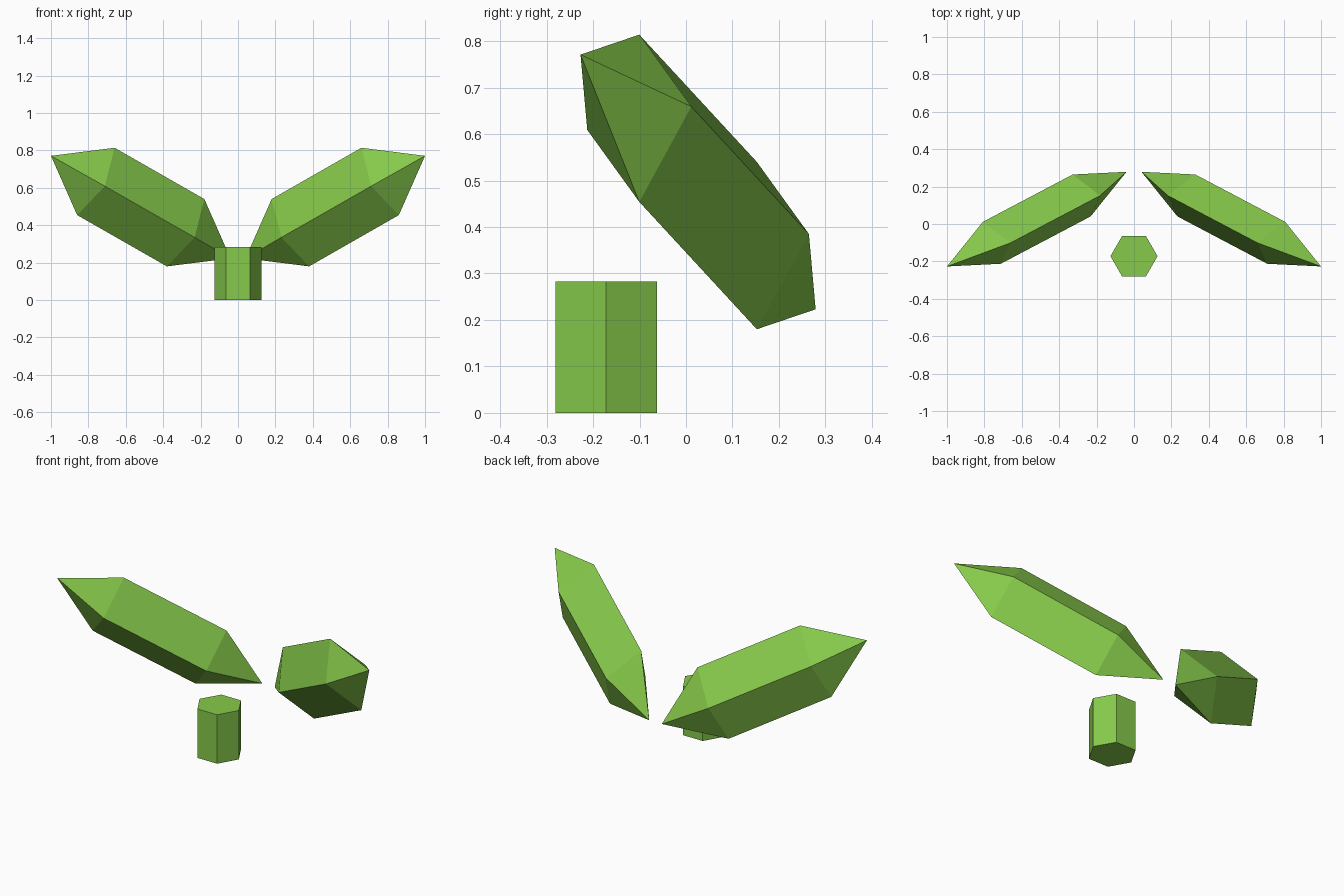
import bpy
import bmesh
from mathutils import Vector

cube = bpy.data.objects.get("Cube")
if cube:
    bpy.data.objects.remove(cube, do_unlink=True)

# One leaf green for every part
green = bpy.data.materials.new("leaf_green")
green.use_nodes = True
COLOUR = (0.24, 0.59, 0.07, 1)
green.diffuse_color = COLOUR
green.node_tree.nodes["Principled BSDF"].inputs["Base Color"].default_value = COLOUR


def leaf(name, side):
    """Diamond-section leaf, pointed at both ends; side is +1 or -1 in x."""
    centre = Vector((0.52, 0.026, 0.497))
    along = Vector((0.48, -0.253, 0.274))
    wide = Vector((-0.1, 0, 0.18))
    thick = Vector((0.048, 0.112, 0.025))

    bm = bmesh.new()

    def vert(p):
        return bm.verts.new((p.x * side, p.y, p.z))

    # Two diamond rings with a tip beyond each
    corners = (wide, thick, -wide, -thick)
    outer = [vert(centre + along / 2 + c) for c in corners]
    inner = [vert(centre - along / 2 + c) for c in corners]
    outer_tip, inner_tip = vert(centre + along), vert(centre - along)
    for i in range(4):
        j = (i + 1) % 4
        bm.faces.new((outer[i], outer[j], inner[j], inner[i]))
        bm.faces.new((outer_tip, outer[j], outer[i]))
        bm.faces.new((inner_tip, inner[i], inner[j]))
    bmesh.ops.recalc_face_normals(bm, faces=bm.faces)

    mesh = bpy.data.meshes.new(name)
    bm.to_mesh(mesh)
    bm.free()
    mesh.materials.append(green)
    bpy.context.collection.objects.link(bpy.data.objects.new(name, mesh))


leaf("left_leaf", 1)
leaf("right_leaf", -1)

# Hexagonal stem with corners on the x axis
HEIGHT = 0.283
bpy.ops.mesh.primitive_cylinder_add(
    vertices=6, radius=0.126, depth=HEIGHT, location=(0, -0.172, HEIGHT / 2))
stem = bpy.context.object
stem.name = "stem"
stem.rotation_euler.z = 0.5235988
stem.data.materials.append(green)
